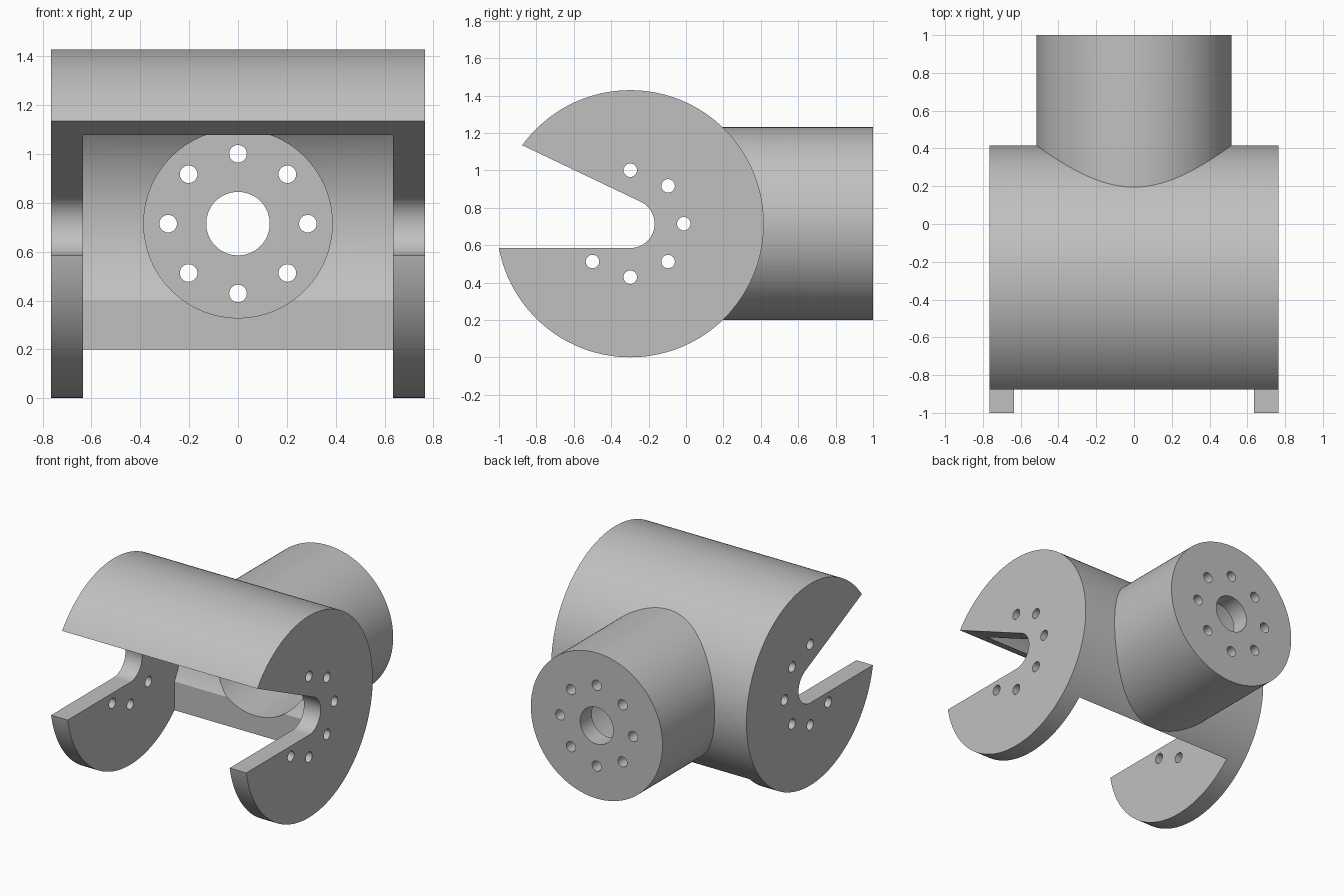
import bpy, bmesh
from math import cos, sin, radians, acos, pi

cube = bpy.data.objects.get("Cube")
if cube:
    bpy.data.objects.remove(cube, do_unlink=True)

R, WALL = 0.714, 0.13            # drum radius and wall thickness
HALF = 0.765                     # half width of the drum
CY, CZ = -0.298, 0.715           # drum axis
TUBE_R, FRONT = 0.516, 0.195     # rear tube radius, lower front face of the shell
HOLE_R, RING_R = 0.036, 0.286    # bolt holes


def arc(u, v, r, start=0, end=360, n=128):
    """Points along an arc; a full circle is left open at its seam."""
    last = n if end - start == 360 else n - 1
    angles = [radians(start + (end - start) * i / last) for i in range(n)]
    return [(u + r * cos(a), v + r * sin(a)) for a in angles]


def prism(name, outlines, axis, a, b):
    """Extrude outlines along x (points are y, z) or y (points are x, z)."""
    bm = bmesh.new()
    for outline in outlines:
        def ring(d):
            return [bm.verts.new((d, u, v) if axis == "x" else (u, d, v)) for u, v in outline]
        lo, hi = ring(a), ring(b)
        bm.faces.new(lo)
        bm.faces.new(hi)
        for i in range(len(lo)):
            j = (i + 1) % len(lo)
            bm.faces.new((lo[i], lo[j], hi[j], hi[i]))
    bmesh.ops.recalc_face_normals(bm, faces=bm.faces)
    mesh = bpy.data.meshes.new(name)
    bm.to_mesh(mesh)
    bm.free()
    obj = bpy.data.objects.new(name, mesh)
    bpy.context.collection.objects.link(obj)
    return obj


def combine(target, tool, operation):
    mod = target.modifiers.new(tool.name, "BOOLEAN")
    mod.operation, mod.solver, mod.object = operation, "EXACT", tool
    bpy.context.view_layer.objects.active = target
    bpy.ops.object.modifier_apply(modifier=mod.name)
    bpy.data.objects.remove(tool, do_unlink=True)


def bolt_ring(u, v, steps):
    return [arc(u + RING_R * cos(k * pi / 4), v + RING_R * sin(k * pi / 4), HOLE_R, n=32)
            for k in steps]


# Drum with a tube joined to its back
body = prism("yoke_body", [arc(CY, CZ, R, n=160)], "x", -HALF, HALF)
combine(body, prism("rear_tube", [arc(0, CZ, TUBE_R)], "y", 0, 1), "UNION")

# Space between the side plates, open at the front and below
inner = R - WALL
low = math_angle = -180 / pi * acos((FRONT - CY) / inner)
cavity = arc(CY, CZ, inner, low, 180) + [(-1.3, CZ), (-1.3, -0.2), (FRONT, -0.2)]
combine(body, prism("cavity", [cavity], "x", WALL - HALF, HALF - WALL), "DIFFERENCE")

# Bore of the rear tube, closed by an end wall
combine(body, prism("tube_bore", [arc(0, CZ, TUBE_R - WALL)], "y", CY, 1 - WALL), "DIFFERENCE")

# Flared slot through both side plates and the upper shell
tilt = radians(25.5)
slot = arc(CY, CZ, WALL, -90, 64.5, 48)
u, v = slot[-1]
slot += [(u - 1.2 * cos(tilt), v + 1.2 * sin(tilt)), (-1.4, CZ - WALL)]
combine(body, prism("slot", [slot], "x", -1, 1), "DIFFERENCE")

# Bolt holes in the side plates and the end wall, with a centre hole
combine(body, prism("plate_holes", bolt_ring(CY, CZ, (-3, -2, -1, 0, 1, 2)), "x", -1, 1), "DIFFERENCE")
wall_holes = bolt_ring(0, CZ, range(8)) + [arc(0, CZ, WALL, n=64)]
combine(body, prism("wall_holes", wall_holes, "y", 0.8, 1.1), "DIFFERENCE")

# Plain grey finish
grey = bpy.data.materials.new("grey")
grey.use_nodes = True
grey.diffuse_color = (0.53, 0.53, 0.53, 1)
grey.node_tree.nodes["Principled BSDF"].inputs["Base Color"].default_value = grey.diffuse_color
body.data.materials.clear()
body.data.materials.append(grey)

bpy.ops.object.select_all(action="DESELECT")
body.select_set(True)
bpy.context.view_layer.objects.active = body
bpy.ops.object.shade_smooth_by_angle(angle=radians(30))
